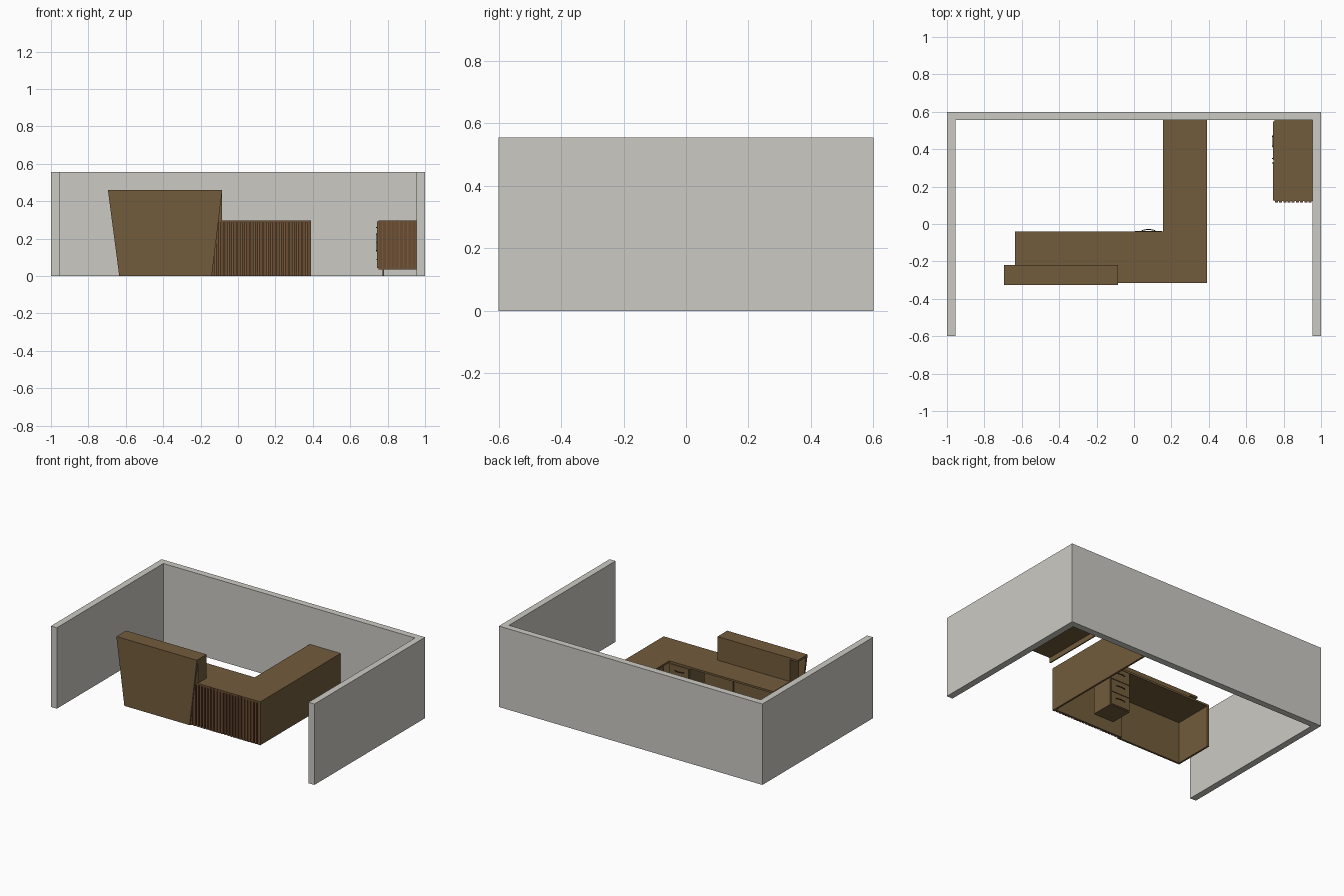
import bpy, bmesh, math

if "Cube" in bpy.data.objects:
    bpy.data.objects.remove(bpy.data.objects["Cube"])


def material(name, color):
    m = bpy.data.materials.new(name)
    m.diffuse_color = (*color, 1)
    m.use_nodes = True
    m.node_tree.nodes["Principled BSDF"].inputs["Base Color"].default_value = m.diffuse_color
    return m


wood = material("wood", (0.17, 0.107, 0.045))
slat_wood = material("slat_wood", (0.15, 0.07, 0.032))
dark = material("dark_metal", (0.02, 0.018, 0.015))
plaster = material("plaster", (0.6, 0.59, 0.55))


def finish(name, bm, mat):
    bmesh.ops.recalc_face_normals(bm, faces=bm.faces)
    me = bpy.data.meshes.new(name)
    bm.to_mesh(me)
    bm.free()
    me.materials.append(mat)
    ob = bpy.data.objects.new(name, me)
    bpy.context.collection.objects.link(ob)
    return ob


def prism(name, outline, y0, y1, mat):
    """Extrude an (x, z) outline from y0 to y1."""
    bm = bmesh.new()
    face = bm.faces.new([bm.verts.new((x, y0, z)) for x, z in outline])
    ext = bmesh.ops.extrude_face_region(bm, geom=[face])["geom"]
    bmesh.ops.translate(bm, vec=(0, y1 - y0, 0),
                        verts=[g for g in ext if isinstance(g, bmesh.types.BMVert)])
    return finish(name, bm, mat)


def box(name, xs, ys, zs, mat=wood):
    (x0, x1), (z0, z1) = xs, zs
    return prism(name, [(x0, z0), (x1, z0), (x1, z1), (x0, z1)], *ys, mat)


def slats(name, x0, x1, count, ys, zs):
    pitch = (x1 - x0) / count
    for i in range(count):
        x = x0 + i * pitch
        box(f"{name}_{i + 1}", (x + pitch * 0.14, x + pitch * 0.86), ys, zs, slat_wood)


def tube(name, points, radius):
    cu = bpy.data.curves.new(name, "CURVE")
    cu.dimensions = "3D"
    cu.bevel_depth = radius
    cu.bevel_resolution = 1
    cu.use_fill_caps = True
    sp = cu.splines.new("POLY")
    sp.points.add(len(points) - 1)
    for p, co in zip(sp.points, points):
        p.co = (*co, 1)
    cu.materials.append(dark)
    ob = bpy.data.objects.new(name, cu)
    bpy.context.collection.objects.link(ob)


# Room walls
H = (0, 0.555)
room = [(-1, -0.6), (-1, 0.6), (1, 0.6), (1, -0.6),
        (0.955, -0.6), (0.955, 0.555), (-0.955, 0.555), (-0.955, -0.6)]
bm = bmesh.new()
base = bm.faces.new([bm.verts.new((x, y, 0)) for x, y in room])
ext = bmesh.ops.extrude_face_region(bm, geom=[base])["geom"]
bmesh.ops.translate(bm, vec=(0, 0, 0.555),
                    verts=[g for g in ext if isinstance(g, bmesh.types.BMVert)])
finish("room_walls", bm, plaster)

# L-shaped desk: tops, end panels, front backing
box("desk_top", (-0.635, 0.39), (-0.315, -0.04), (0.285, 0.298))
box("return_top", (0.155, 0.39), (-0.04, 0.555), (0.285, 0.298))
box("desk_left_panel", (-0.635, -0.622), (-0.312, -0.04), (0, 0.285))
box("desk_right_panel", (0.377, 0.39), (-0.315, 0.555), (0, 0.285))
box("desk_front_backing", (-0.15, 0.377), (-0.306, -0.296), (0, 0.285))
slats("desk_slat", -0.145, 0.388, 23, (-0.316, -0.306), (0, 0.296))

# Tapered front board with the raised counter behind it
prism("tapered_front", [(-0.635, 0), (-0.14, 0), (-0.085, 0.455), (-0.695, 0.455)],
      -0.325, -0.311, wood)
box("raised_counter_top", (-0.695, -0.085), (-0.325, -0.22), (0.447, 0.46))
box("raised_counter_body", (-0.635, -0.085), (-0.311, -0.22), (0.298, 0.447))

# Drawer pedestal with bow handles
box("drawer_pedestal", (0.0, 0.155), (-0.2, -0.043), (0.01, 0.285))
for i in range(3):
    z = 0.017 + i * 0.09
    box(f"drawer_front_{i + 1}", (0.006, 0.149), (-0.043, -0.038), (z, z + 0.084))
    bow = [(0.0775 - 0.035 * math.cos(a), -0.038 + 0.008 * math.sin(a), z + 0.048)
           for a in (math.pi * k / 8 for k in range(9))]
    tube(f"drawer_handle_{i + 1}", bow, 0.0025)

# Low cabinet on the right wall, doors facing left
box("cabinet_body", (0.75, 0.955), (0.122, 0.555), (0.035, 0.298))
box("cabinet_plinth", (0.772, 0.78), (0.122, 0.555), (0, 0.035))
slats("cabinet_slat", 0.75, 0.952, 9, (0.114, 0.122), (0.04, 0.294))
for i in range(2):
    y = 0.126 + i * 0.213
    box(f"cabinet_door_{i + 1}", (0.744, 0.75), (y, y + 0.209), (0.042, 0.292))
for i, (y, z0, z1) in enumerate([(0.325, 0.13, 0.23), (0.35, 0.13, 0.23)]):
    tube(f"door_handle_{i + 1}",
         [(0.744, y, z0), (0.739, y, z0 + 0.01), (0.739, y, z1 - 0.01), (0.744, y, z1)], 0.0025)
for i, z in enumerate((0.09, 0.18, 0.26)):
    tube(f"side_handle_{i + 1}",
         [(0.744, 0.41, z), (0.739, 0.42, z), (0.739, 0.465, z), (0.744, 0.475, z)], 0.0025)
